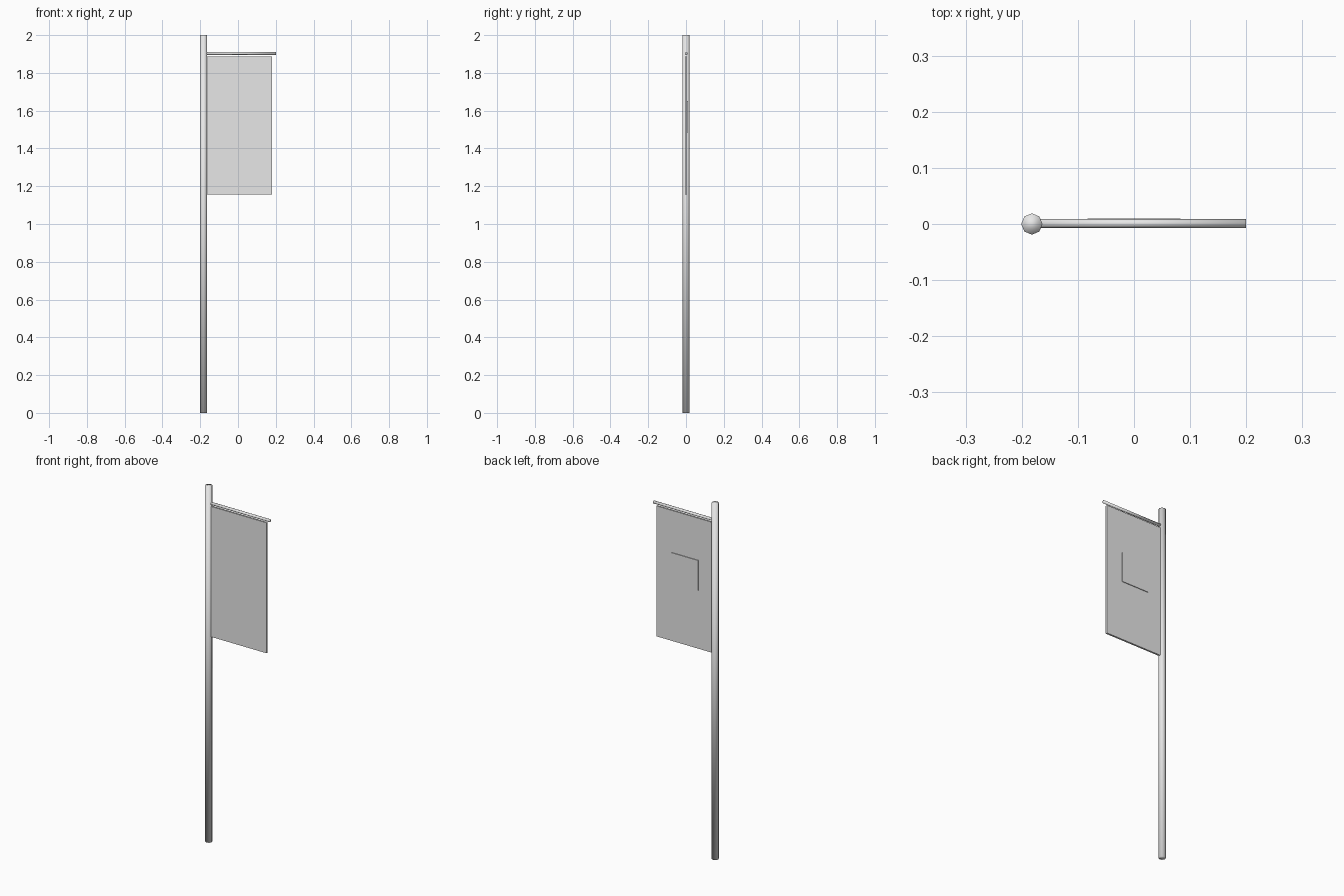
import bpy
from math import radians

cube = bpy.data.objects.get("Cube")
if cube:
    bpy.data.objects.remove(cube, do_unlink=True)

grey = bpy.data.materials.new("light_grey")
grey.use_nodes = True
colour = (0.8, 0.8, 0.8, 1)
grey.diffuse_color = colour
grey.node_tree.nodes["Principled BSDF"].inputs["Base Color"].default_value = colour


def finish(name):
    ob = bpy.context.object
    ob.name = name
    ob.data.materials.append(grey)
    return ob


def rod(name, radius, length, centre, tilt=0):
    bpy.ops.mesh.primitive_cylinder_add(vertices=8, radius=radius, depth=length,
                                        location=centre, rotation=(0, tilt, 0))
    bpy.ops.object.shade_smooth()
    return finish(name)


def box(name, low, high):
    centre = [(a + b) / 2 for a, b in zip(low, high)]
    bpy.ops.mesh.primitive_cube_add(size=1, location=centre)
    ob = finish(name)
    ob.scale = [b - a for a, b in zip(low, high)]
    return ob


# Upright pole and the arm that carries the banner
rod("pole", 0.019, 2, (-0.182, 0, 1))
rod("banner_arm", 0.008, 0.382, (0.009, 0.001, 1.903), radians(90))

# Hanging cloth, with a thin square panel on its back
box("banner", (-0.175, -0.004, 1.155), (0.18, 0.006, 1.888))
box("back_panel", (-0.083, 0.005, 1.485), (0.083, 0.010, 1.652))
